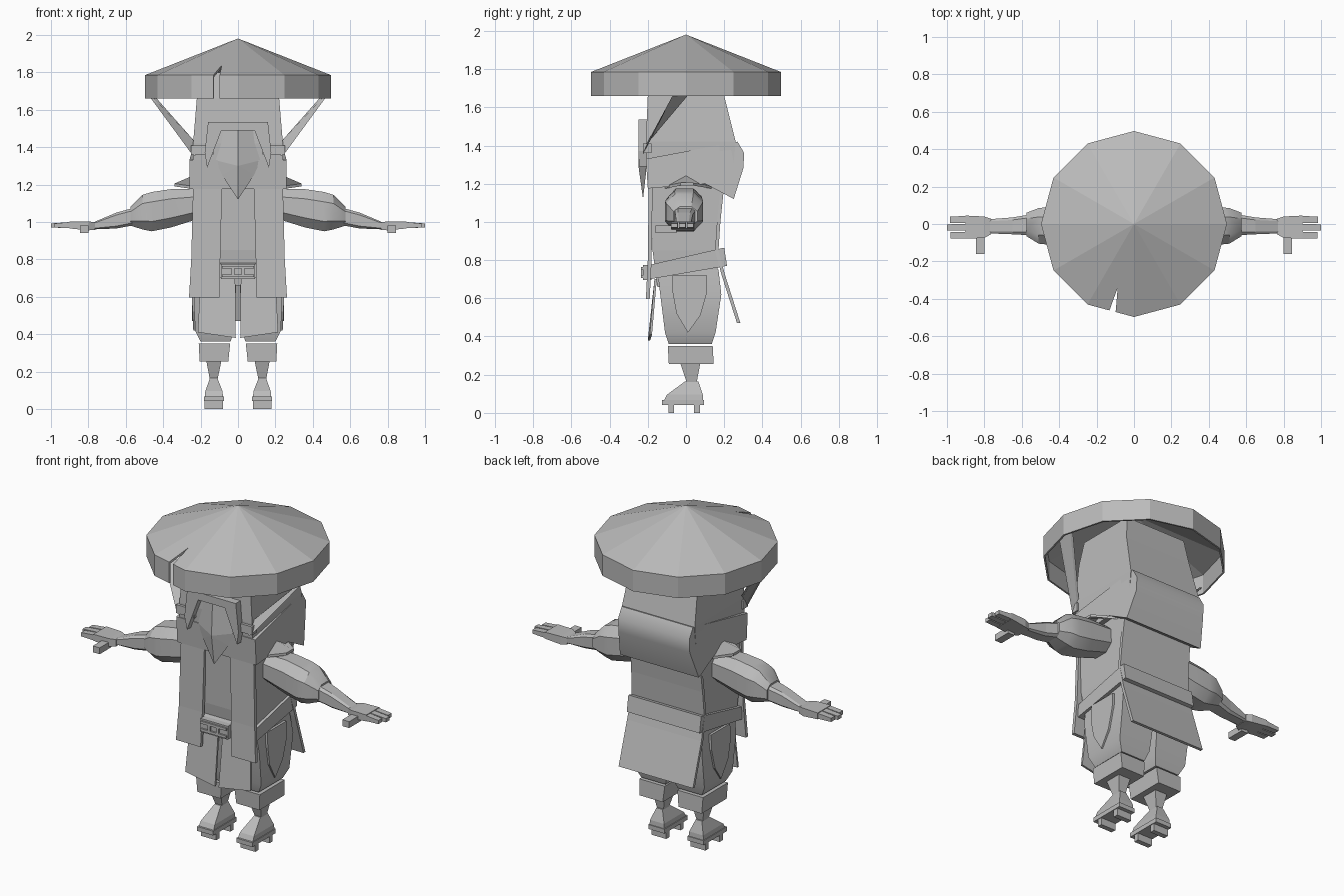
import bpy
import bmesh
import math
from mathutils import Vector

default_cube = bpy.data.objects.get("Cube")
if default_cube:
    bpy.data.objects.remove(default_cube, do_unlink=True)

grey = bpy.data.materials.new("plain grey")
grey.use_nodes = True
grey.diffuse_color = (0.5, 0.5, 0.5, 1)
grey.node_tree.nodes["Principled BSDF"].inputs["Base Color"].default_value = grey.diffuse_color


def make_object(name, verts, faces, mirror=False):
    """Build a closed mesh with outward normals, optionally mirrored across x."""
    bm = bmesh.new()
    created = [bm.verts.new(v) for v in verts]
    for face in faces:
        bm.faces.new([created[i] for i in face])
    bmesh.ops.recalc_face_normals(bm, faces=bm.faces)
    mesh = bpy.data.meshes.new(name)
    bm.to_mesh(mesh)
    bm.free()
    mesh.materials.append(grey)
    obj = bpy.data.objects.new(name, mesh)
    bpy.context.collection.objects.link(obj)
    if mirror:
        modifier = obj.modifiers.new("mirror", "MIRROR")
        modifier.use_axis[0] = True
        modifier.use_clip = False
        modifier.use_mirror_merge = False
    return obj


def skin_rings(name, rings, mirror=False):
    """Join equal rings of points into a capped tube."""
    count = len(rings[0])
    verts = [p for ring in rings for p in ring]
    faces = [tuple(range(count)), tuple(range(len(verts) - count, len(verts)))]
    for r in range(len(rings) - 1):
        for i in range(count):
            j = (i + 1) % count
            low, high = r * count, (r + 1) * count
            faces.append((low + i, low + j, high + j, high + i))
    return make_object(name, verts, faces, mirror)


def loft(name, sections, axis="z", mirror=False, chamfer=0.0):
    """Sections are (position, a_min, a_max, b_min, b_max) along the axis."""
    rings = []
    for pos, a0, a1, b0, b1 in sections:
        ca, cb = (a1 - a0) * chamfer, (b1 - b0) * chamfer
        if chamfer:
            flat = [(a0 + ca, b0), (a1 - ca, b0), (a1, b0 + cb), (a1, b1 - cb),
                    (a1 - ca, b1), (a0 + ca, b1), (a0, b1 - cb), (a0, b0 + cb)]
        else:
            flat = [(a0, b0), (a1, b0), (a1, b1), (a0, b1)]
        rings.append([(a, b, pos) if axis == "z" else (pos, a, b) for a, b in flat])
    return skin_rings(name, rings, mirror)


def plate(name, points, offset, mirror=False):
    """Extrude a polygon by an offset vector."""
    base = [Vector(p) for p in points]
    return skin_rings(name, [base, [p + Vector(offset) for p in base]], mirror)


def box(name, x0, x1, y0, y1, z0, z1, mirror=False):
    return loft(name, [(z0, x0, x1, y0, y1), (z1, x0, x1, y0, y1)], mirror=mirror)


def smooth(obj, angle):
    bpy.ops.object.select_all(action="DESELECT")
    obj.select_set(True)
    bpy.context.view_layer.objects.active = obj
    bpy.ops.object.shade_smooth_by_angle(angle=math.radians(angle))


# Wide twelve-sided straw hat, hollow underneath
def hat_ring(radius, z):
    return [(radius * math.sin(i * math.tau / 12), radius * math.cos(i * math.tau / 12), z)
            for i in range(12)]


profile = [(0.002, 1.98), (0.497, 1.785), (0.497, 1.66), (0.487, 1.66), (0.487, 1.775), (0.002, 1.965)]
hat = skin_rings("straw_hat", [hat_ring(r, z) for r, z in profile])

# Torn notch in the front of the brim
cutter = plate("notch_cutter", [(-0.163, -0.55, 1.5), (-0.105, -0.55, 1.5), (-0.087, -0.34, 1.5)], (0, 0, 0.6))
cutter.hide_render = True
cutter.hide_viewport = True
notch = hat.modifiers.new("notch", "BOOLEAN")
notch.operation = "DIFFERENCE"
notch.object = cutter
notch.solver = "EXACT"

# Head
loft("head", [(1.2, -0.24, 0.24, -0.2, 0.24), (1.42, -0.24, 0.24, -0.21, 0.26),
              (1.66, -0.22, 0.22, -0.2, 0.2), (1.8, -0.2, 0.2, -0.18, 0.18)])

# Scarf with a thick roll at the nape
scarf_side = [(-0.21, 1.33), (0.27, 1.42), (0.305, 1.36), (0.3, 1.28), (0.25, 1.12), (0.1, 1.2), (-0.2, 1.175)]
scarf_rings = []
for side in (-1, 1):
    scarf_rings.append([(side * (0.235 if y > 0.26 else 0.26), y, z) for y, z in scarf_side])
smooth(skin_rings("scarf", scarf_rings), 40)

# Pointed collar tips over the shoulders
plate("collar_tip", [(0.2, -0.13, 1.17), (0.34, -0.03, 1.19), (0.34, 0.04, 1.19), (0.2, 0.16, 1.17),
                     (0.2, 0.02, 1.25)], (0, 0, 0.015), mirror=True)

# Brow frame and ridged pointed beard
plate("brow_frame", [(-0.16, -0.25, 1.535), (0.16, -0.25, 1.535), (0.178, -0.25, 1.37),
                     (0.165, -0.245, 1.29), (0.088, -0.25, 1.49), (-0.088, -0.25, 1.49),
                     (-0.165, -0.245, 1.29), (-0.178, -0.25, 1.37)], (0, 0.05, 0))
beard_rim = [(-0.085, -0.205, 1.49), (0.085, -0.205, 1.49), (0.122, -0.205, 1.33),
             (0.085, -0.21, 1.25), (0, -0.225, 1.12), (-0.085, -0.21, 1.25), (-0.122, -0.205, 1.33)]
beard_verts = beard_rim + [(0, -0.24, 1.49), (0, -0.25, 1.3)]
make_object("beard", beard_verts, [(0, 1, 2, 3, 4, 5, 6), (0, 7, 1), (7, 8, 2, 1), (8, 3, 2),
                                   (8, 4, 3), (8, 5, 4), (8, 6, 5), (7, 0, 6, 8)])

# Chin straps from the brim, and the band that meets the face
plate("chin_strap", [(0.48, -0.06, 1.68), (0.465, 0.02, 1.68), (0.235, -0.2, 1.42), (0.245, -0.225, 1.36)],
      (-0.018, 0, -0.006), mirror=True)
box("strap_band", 0.13, 0.25, -0.225, -0.18, 1.36, 1.41, mirror=True)

# Torso and the robe panels hanging over it
loft("torso", [(0.66, -0.215, 0.215, -0.15, 0.17), (0.85, -0.225, 0.225, -0.175, 0.16),
               (1.2, -0.23, 0.23, -0.185, 0.19)])
front_rings = []
for z, inner, outer, y in [(1.19, 0.085, 0.24, -0.195), (0.8, 0.095, 0.25, -0.2), (0.595, 0.1, 0.262, -0.21)]:
    front_rings.append([(inner, y, z), (outer, y, z), (outer, y + 0.02, z), (inner, y + 0.02, z)])
skin_rings("robe_front_panel", front_rings, mirror=True)
back_rings = []
for z, half, y in [(1.19, 0.23, 0.2), (1.0, 0.235, 0.18), (0.85, 0.24, 0.17), (0.72, 0.245, 0.205), (0.47, 0.245, 0.285)]:
    back_rings.append([(-half, y, z), (half, y, z), (half, y - 0.018, z), (-half, y - 0.018, z)])
skin_rings("robe_back_panel", back_rings)

# Slanted belt and buckle
belt_side = [(-0.19, 0.7), (0.215, 0.77), (0.2, 0.865), (-0.19, 0.775)]
skin_rings("belt", [[(x, y, z) for y, z in belt_side] for x in (-0.24, 0.24)])
box("buckle_plate", -0.09, 0.09, -0.225, -0.18, 0.695, 0.775)
box("buckle_bar", -0.085, 0.085, -0.235, -0.22, 0.705, 0.72)
box("buckle_bar_upper", -0.085, 0.085, -0.235, -0.22, 0.75, 0.765)
box("buckle_post", 0.02, 0.035, -0.235, -0.22, 0.705, 0.765, mirror=True)

# Split front skirt flaps
plate("front_skirt_flap", [(0.015, -0.165, 0.7), (0.2, -0.165, 0.7), (0.215, -0.19, 0.41), (0.012, -0.2, 0.38)],
      (0, 0.012, 0), mirror=True)

# Baggy trouser legs with pointed side flaps and cuffs
trousers = loft("trouser_leg", [(0.36, 0.04, 0.2, -0.09, 0.135), (0.42, 0.02, 0.23, -0.11, 0.155),
                                (0.62, 0.012, 0.235, -0.135, 0.185), (0.75, 0.005, 0.22, -0.15, 0.17)], mirror=True)
smooth(trousers, 30)
plate("side_flap", [(0.228, -0.07, 0.72), (0.228, 0.11, 0.72), (0.232, 0.11, 0.63), (0.23, 0.075, 0.51),
                    (0.225, 0.01, 0.42), (0.23, -0.05, 0.52), (0.232, -0.07, 0.63)], (0.014, 0, 0), mirror=True)
loft("trouser_cuff", [(0.255, 0.052, 0.205, -0.09, 0.145), (0.35, 0.042, 0.21, -0.095, 0.14)], mirror=True)

# Shins, feet and wooden sandals
loft("shin", [(0.155, 0.11, 0.15, 0.005, 0.055), (0.26, 0.088, 0.17, -0.03, 0.075)], mirror=True)
loft("foot", [(0.065, 0.08, 0.178, -0.115, 0.09), (0.095, 0.083, 0.175, -0.1, 0.088),
              (0.165, 0.11, 0.15, -0.005, 0.065)], mirror=True)
box("sandal_board", 0.076, 0.182, -0.125, 0.095, 0.042, 0.068, mirror=True)
for label, y in (("front", -0.092), ("back", 0.042)):
    box("sandal_tooth_" + label, 0.08, 0.178, y, y + 0.03, 0, 0.045, mirror=True)

# Wide sleeves and forearms
sleeve = loft("sleeve", [(0.2, -0.09, 0.08, 1.02, 1.175), (0.36, -0.1, 0.085, 0.97, 1.175),
                         (0.46, -0.11, 0.09, 0.95, 1.16), (0.51, -0.105, 0.085, 0.96, 1.145),
                         (0.575, -0.065, 0.06, 0.98, 1.08)], axis="x", mirror=True, chamfer=0.25)
smooth(sleeve, 30)
loft("forearm", [(0.56, -0.06, 0.05, 0.982, 1.075), (0.65, -0.055, 0.035, 0.965, 1.05),
                 (0.78, -0.05, 0.025, 0.96, 0.995)], axis="x", mirror=True, chamfer=0.15)

# Hands with fingers and thumb
loft("palm", [(0.765, -0.055, 0.028, 0.958, 0.998), (0.8, -0.075, 0.04, 0.955, 1.003),
              (0.9, -0.078, 0.045, 0.965, 1.003)], axis="x", mirror=True)
for label, y, tip in (("fore", -0.078, 0.98), ("middle", -0.036, 1.0), ("outer", 0.006, 0.985)):
    loft(label + "_finger", [(0.89, y, y + 0.037, 0.967, 1.0), (tip, y, y + 0.034, 0.97, 0.992)],
         axis="x", mirror=True)
box("thumb", 0.8, 0.845, -0.16, -0.05, 0.942, 0.98, mirror=True)
